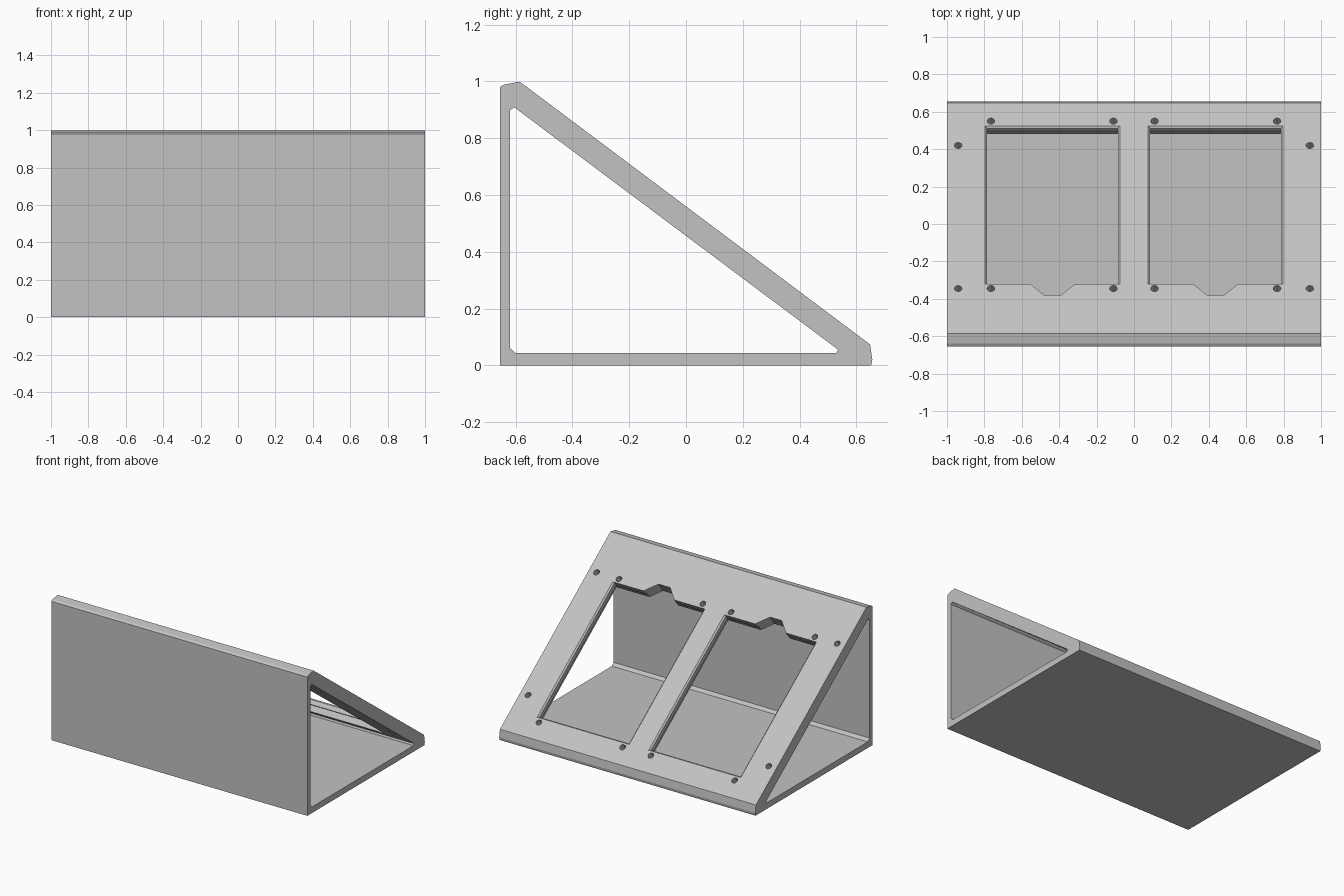
import bpy, bmesh, math

default = bpy.data.objects.get("Cube")
if default:
    bpy.data.objects.remove(default, do_unlink=True)

grey = bpy.data.materials.new("light grey plastic")
grey.use_nodes = True
grey.diffuse_color = (0.54, 0.54, 0.54, 1)
grey.node_tree.nodes["Principled BSDF"].inputs["Base Color"].default_value = grey.diffuse_color


def on_slope(x, y, h):
    """Point above (h > 0) or below the sloped panel, square to its face."""
    return (x, y + 0.6 * h, 0.56 - 0.75 * y + 0.8 * h)


def loft(bm, rings):
    """Closed solid through rings with equal point counts."""
    loops = [[bm.verts.new(p) for p in ring] for ring in rings]
    n = len(loops[0])
    for a, b in zip(loops, loops[1:]):
        for i in range(n):
            j = (i + 1) % n
            bm.faces.new((a[i], a[j], b[j], b[i]))
    bm.faces.new(loops[0][::-1])
    bm.faces.new(loops[-1])


def solid(name, lofts):
    bm = bmesh.new()
    for rings in lofts:
        loft(bm, rings)
    bmesh.ops.recalc_face_normals(bm, faces=bm.faces)
    mesh = bpy.data.meshes.new(name)
    bm.to_mesh(mesh)
    bm.free()
    mesh.materials.append(grey)
    ob = bpy.data.objects.new(name, mesh)
    bpy.context.collection.objects.link(ob)
    return ob


def extrude_x(profile, half):
    return [[(x, y, z) for y, z in profile] for x in (-half, half)]


def window(side):
    """Through cut with a notch at the top and a bevel on the other three sides."""
    def outline(inset, h):
        w, low, mid = 0.36 - inset, 0.525 - 0.8 * inset, side * 0.436
        pts = [(-w, low), (w, low), (w, -0.32), (0.12, -0.32),
               (0.045, -0.38), (-0.045, -0.38), (-0.12, -0.32), (-w, -0.32)]
        return [on_slope(mid + x, y, h) for x, y in pts]
    return [outline(0.01, -0.12), outline(0.01, -0.009), outline(-0.01, 0.009)]


def pocket(side):
    """Recess on the underside around a window."""
    pts = [(-0.37, -0.326), (0.37, -0.326), (0.37, 0.53), (-0.37, 0.53)]
    return [[on_slope(side * 0.436 + x, y, h) for x, y in pts] for h in (-0.12, -0.04)]


def screw_hole(x, y):
    r, turns = 0.02, [math.tau * i / 20 for i in range(20)]
    return [[on_slope(x + r * math.cos(t), y + 0.8 * r * math.sin(t), h) for t in turns]
            for h in (-0.11, 0.02)]


# Wedge-shaped stand
outer = [(-0.655, 0), (0.652, 0), (0.656, 0.02), (0.648, 0.074),
         (-0.585, 0.999), (-0.64, 0.989), (-0.655, 0.98)]
stand = solid("wedge_stand", [extrude_x(outer, 1)])

# Hollow interior, windows, pockets and screw holes
inner = [(-0.62, 0.062), (-0.60, 0.043), (0.53, 0.043), (0.535, 0.056),
         (-0.605, 0.909), (-0.62, 0.898)]
hole_spots = [(0.94, 0.42), (0.94, -0.345)]
hole_spots += [(x, y) for x in (0.11, 0.765) for y in (0.55, -0.345)]
cutters = [
    solid("interior_cutter", [extrude_x(inner, 1.1)]),
    solid("window_cutter", [window(s) for s in (-1, 1)]),
    solid("pocket_cutter", [pocket(s) for s in (-1, 1)]),
    solid("hole_cutter", [screw_hole(s * x, y) for s in (-1, 1) for x, y in hole_spots]),
]

bpy.context.view_layer.objects.active = stand
for cutter in cutters:
    cut = stand.modifiers.new(cutter.name, "BOOLEAN")
    cut.operation, cut.solver, cut.object = "DIFFERENCE", "EXACT", cutter
    bpy.ops.object.modifier_apply(modifier=cut.name)
    bpy.data.objects.remove(cutter, do_unlink=True)
